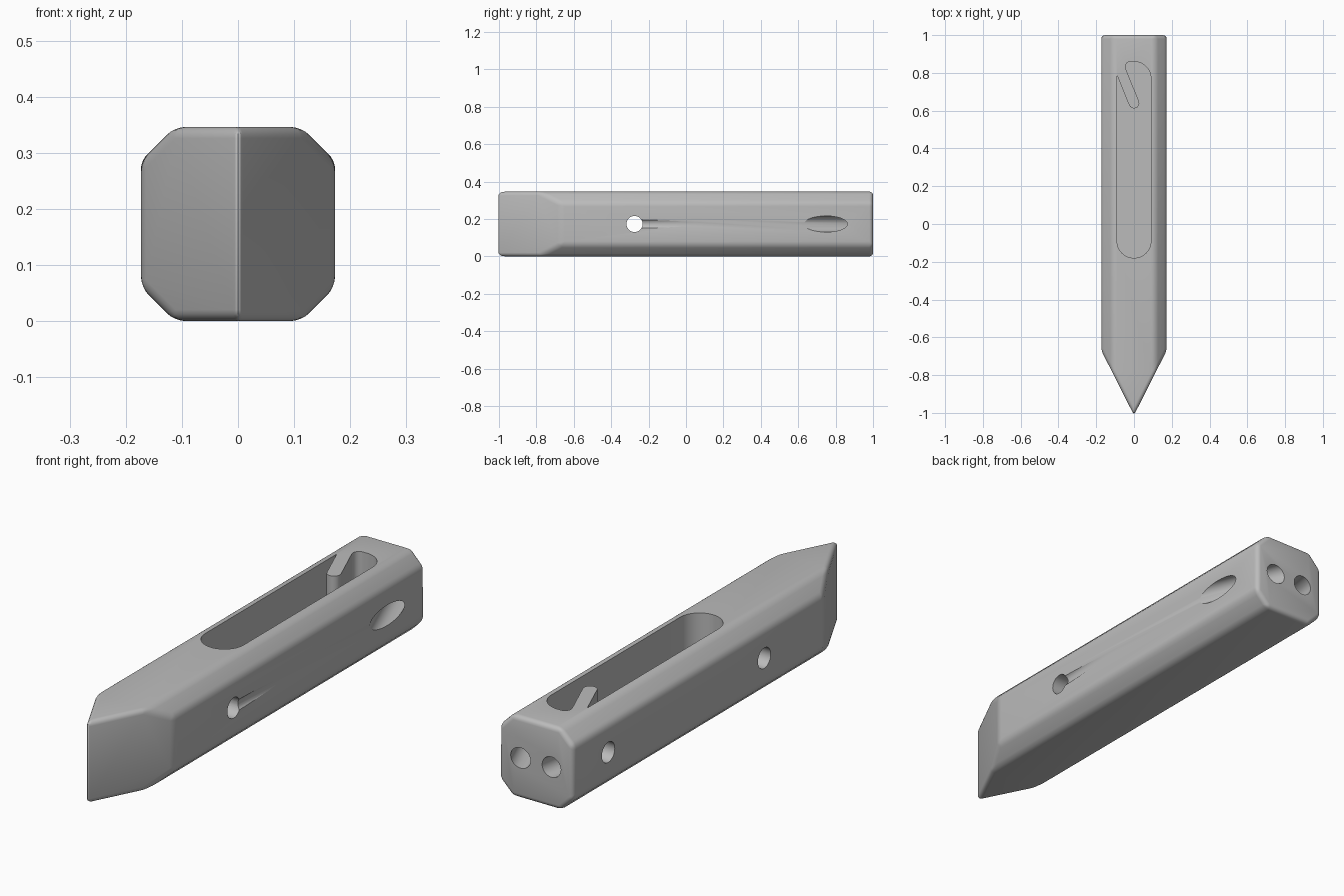
import bpy, bmesh, math
from mathutils import Vector

if "Cube" in bpy.data.objects:
    bpy.data.objects.remove(bpy.data.objects["Cube"])

HALF, TOP, CUT, MID = 0.173, 0.346, 0.06, 0.173


def make_object(name, bm):
    bmesh.ops.recalc_face_normals(bm, faces=bm.faces)
    mesh = bpy.data.meshes.new(name)
    bm.to_mesh(mesh)
    bm.free()
    obj = bpy.data.objects.new(name, mesh)
    bpy.context.collection.objects.link(obj)
    return obj


def prism(points, offset):
    """Extrude a closed outline by an offset vector."""
    bm = bmesh.new()
    face = bm.faces.new([bm.verts.new(p) for p in points])
    ext = bmesh.ops.extrude_face_region(bm, geom=[face])
    moved = [v for v in ext["geom"] if isinstance(v, bmesh.types.BMVert)]
    bmesh.ops.translate(bm, vec=offset, verts=moved)
    bmesh.ops.recalc_face_normals(bm, faces=bm.faces)
    return bm


def arc(cx, cy, r, a0, a1, n):
    angles = [math.radians(a0 + (a1 - a0) * i / n) for i in range(n + 1)]
    return [(cx + r * math.cos(a), cy + r * math.sin(a)) for a in angles]


def rod(name, start, end, r):
    """Round cutter between two points."""
    start, end = Vector(start), Vector(end)
    axis = end - start
    bm = bmesh.new()
    bmesh.ops.create_cone(bm, cap_ends=True, segments=40, radius1=r, radius2=r,
                          depth=axis.length)
    obj = make_object(name, bm)
    obj.rotation_mode = "QUATERNION"
    obj.rotation_quaternion = axis.to_track_quat("Z", "Y")
    obj.location = (start + end) / 2
    return obj


# Body: octagonal bar cut to a vertical wedge at the front
octagon = []
for x, z in ((HALF, CUT), (HALF, TOP - CUT), (HALF - CUT, TOP), (CUT - HALF, TOP),
             (-HALF, TOP - CUT), (-HALF, CUT), (CUT - HALF, 0), (HALF - CUT, 0)):
    octagon.append((x, 1.0, z))
bm = prism(octagon, Vector((0, -2.3, 0)))
tip_y, shoulder_y = -1.012, -0.67
for side in (1, -1):
    normal = Vector((side * (shoulder_y - tip_y), -HALF, 0)).normalized()
    cut = bmesh.ops.bisect_plane(bm, geom=bm.verts[:] + bm.edges[:] + bm.faces[:],
                                 plane_co=(0, tip_y, 0), plane_no=normal,
                                 clear_outer=True)
    rim = [e for e in cut["geom_cut"] if isinstance(e, bmesh.types.BMEdge)]
    bmesh.ops.contextual_create(bm, geom=rim)
bmesh.ops.remove_doubles(bm, verts=bm.verts[:], dist=1e-4)
bmesh.ops.dissolve_limit(bm, angle_limit=0.01, verts=bm.verts[:], edges=bm.edges[:])
body = make_object("shuttle_body", bm)

# Softened edges
bevel = body.modifiers.new("soft_edges", "BEVEL")
bevel.width = 0.02
bevel.segments = 4
bevel.limit_method = "ANGLE"
bevel.angle_limit = math.radians(15)

# Pocket outline, leaving a slanted barb at the rear left
outline = (arc(0, 0.77, 0.09, 0, 90, 14) + arc(-0.018, 0.832, 0.028, 90, 202, 10)
           + arc(0, 0.64, 0.028, 22, -158, 14) + [(-0.09, 0.787)]
           + arc(0, -0.09, 0.09, 180, 360, 28))
pocket = make_object("pocket_cutter",
                     prism([(x, y, 0.06) for x, y in outline], Vector((0, 0, 0.4))))

# Thread holes and the shallow thread groove
R = 0.043
along = Vector((0.101, -0.253, 0))
rear = Vector((0.072, 1.0, MID))
cutters = [
    pocket,
    rod("front_cross_hole", (-0.3, -0.275, MID), (0.3, -0.275, MID), R),
    rod("rear_slanted_hole", rear - along * 0.3, rear + along * 2, R),
    rod("rear_left_hole", (-0.056, 1.1, MID), (-0.106, 0.79, MID), R),
    rod("left_side_hole", (-0.3, 0.765, MID), (-0.07, 0.765, MID), R),
    rod("thread_groove", (HALF + 0.018, -0.275, MID), (HALF + 0.032, 0.13, MID), 0.03),
]
for cutter in cutters:
    cutter.hide_render = True
    mod = body.modifiers.new(cutter.name, "BOOLEAN")
    mod.operation = "DIFFERENCE"
    mod.solver = "EXACT"
    mod.object = cutter

# Apply the cuts and remove the helpers
bpy.context.view_layer.objects.active = body
body.select_set(True)
for mod in list(body.modifiers):
    bpy.ops.object.modifier_apply(modifier=mod.name)
for cutter in cutters:
    bpy.data.objects.remove(cutter, do_unlink=True)

# Colour and shading
grey = bpy.data.materials.new("plain_grey")
grey.diffuse_color = (0.5, 0.5, 0.5, 1)
grey.use_nodes = True
grey.node_tree.nodes["Principled BSDF"].inputs["Base Color"].default_value = grey.diffuse_color
body.data.materials.clear()
body.data.materials.append(grey)
for poly in body.data.polygons:
    poly.material_index = 0
bpy.ops.object.shade_smooth_by_angle(angle=math.radians(25))
